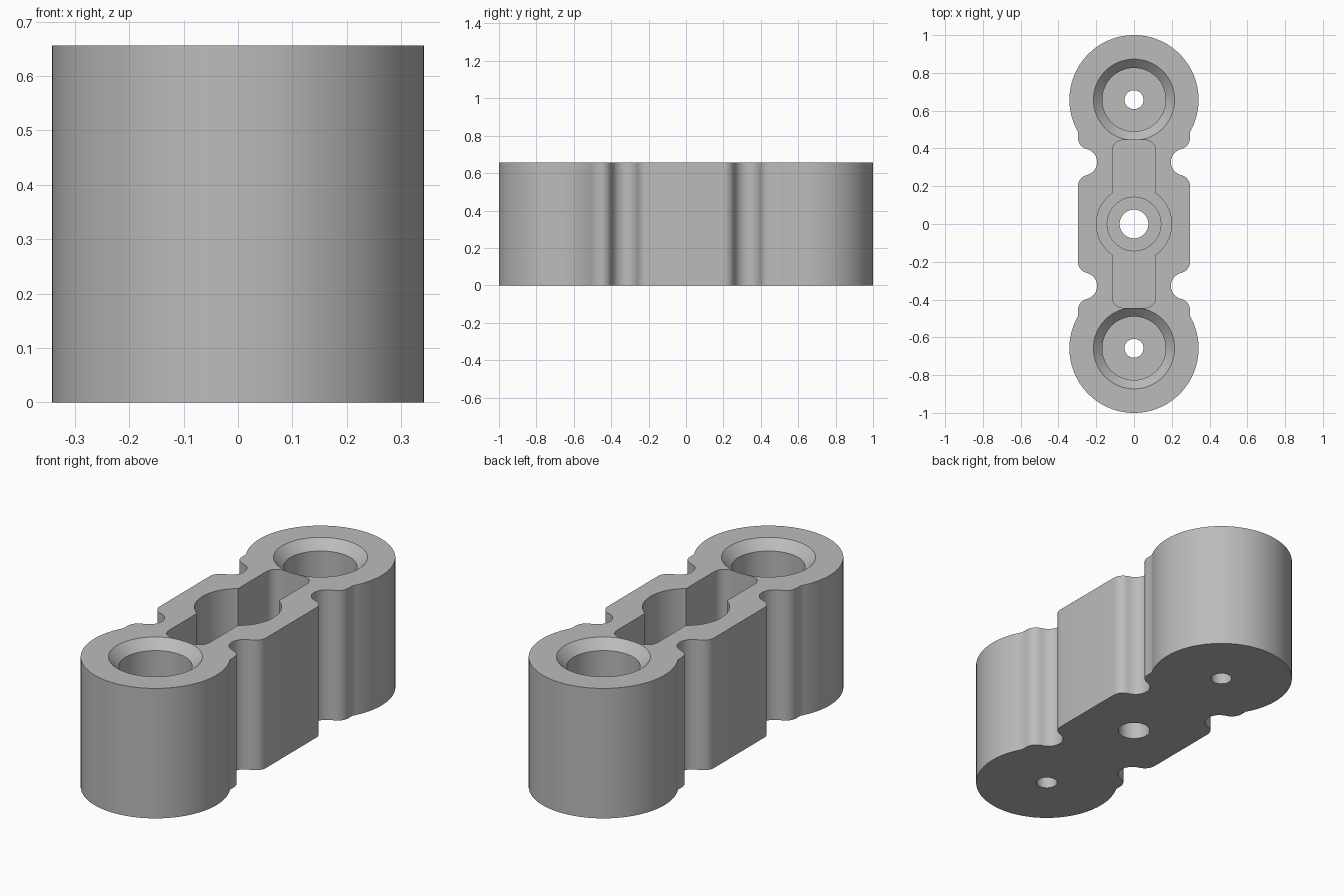
import bpy, bmesh
from math import radians, cos, sin, pi, atan2, sqrt

cube = bpy.data.objects.get("Cube")
if cube:
    bpy.data.objects.remove(cube, do_unlink=True)

HEIGHT = 0.656
END_Y, END_R = 0.658, 0.342
WAIST, NOTCH_Y = 0.297, 0.328

gray = bpy.data.materials.new("plain_gray")
gray.use_nodes = True
gray.diffuse_color = (0.5, 0.5, 0.5, 1)
gray.node_tree.nodes["Principled BSDF"].inputs["Base Color"].default_value = (0.5, 0.5, 0.5, 1)


def arc(cx, cy, r, a0, a1, n):
    """Points along an arc, angles in radians."""
    return [(cx + r * cos(a0 + (a1 - a0) * i / n),
             cy + r * sin(a0 + (a1 - a0) * i / n)) for i in range(n + 1)]


def prism(name, points, z0, z1):
    """Extrude a closed outline between two heights."""
    bm = bmesh.new()
    face = bm.faces.new([bm.verts.new((x, y, z0)) for x, y in points])
    new = bmesh.ops.extrude_face_region(bm, geom=[face])["geom"]
    bmesh.ops.translate(bm, vec=(0, 0, z1 - z0),
                        verts=[v for v in new if isinstance(v, bmesh.types.BMVert)])
    return finish(name, bm)


def lathe(name, profile, y, n=64):
    """Revolve an (r, z) profile into a capped solid at the given y."""
    bm = bmesh.new()
    rings = [[bm.verts.new((px, py, z)) for px, py in arc(0, y, r, 0, 2 * pi, n)[:-1]]
             for r, z in profile]
    for a, b in zip(rings, rings[1:]):
        for i in range(n):
            j = (i + 1) % n
            bm.faces.new((a[i], a[j], b[j], b[i]))
    bm.faces.new(rings[0])
    bm.faces.new(rings[-1])
    return finish(name, bm)


def finish(name, bm):
    bmesh.ops.recalc_face_normals(bm, faces=bm.faces)
    mesh = bpy.data.meshes.new(name)
    bm.to_mesh(mesh)
    bm.free()
    mesh.materials.append(gray)
    obj = bpy.data.objects.new(name, mesh)
    bpy.context.collection.objects.link(obj)
    return obj


# Outer outline: one quarter with the rounded side notch, then mirrored
fillet_r, notch_r = 0.06, 0.07
fx, fy = WAIST - fillet_r, 0.2
nx = 0.195 + notch_r
tilt = atan2(NOTCH_Y - fy, nx - fx)
lower = arc(fx, fy, fillet_r, 0, tilt, 8)
hollow = arc(nx, NOTCH_Y, notch_r, tilt - pi, -tilt - pi, 14)[1:-1]
upper = [(x, 2 * NOTCH_Y - y) for x, y in reversed(lower)]
start = atan2(-sqrt(END_R ** 2 - WAIST ** 2), WAIST)
quarter = lower + hollow + upper + arc(0, END_Y, END_R, start, pi / 2, 36)
right = [(x, -y) for x, y in reversed(quarter)] + quarter
left = [(-x, y) for x, y in reversed(right)]
body = prism("link_body", right + left[1:-1], 0, HEIGHT)

# Long pocket with rounded corners
POCKET_Z, TOP = 0.2, HEIGHT + 0.05
c, sx, sy = 0.055, 0.114, 0.444
slot = []
for k, (ux, uy) in enumerate(((1, 1), (-1, 1), (-1, -1), (1, -1))):
    slot += arc(ux * (sx - c), uy * (sy - c), c, k * pi / 2, (k + 1) * pi / 2, 8)
cutters = [prism("slot_cutter", slot, POCKET_Z, TOP)]

# Round centre pocket, its stepped seat and through hole
cutters.append(lathe("centre_cutter", [(0.076, -0.05), (0.076, 0.13), (0.142, 0.13),
                                       (0.142, POCKET_Z), (0.199, POCKET_Z), (0.199, TOP)], 0))

# End bores with chamfered rims and small through holes
for side in (-1, 1):
    cutters.append(lathe("end_bore_cutter", [(0.05, -0.05), (0.05, 0.13), (0.168, 0.13),
                                             (0.168, HEIGHT - 0.047), (0.215, HEIGHT),
                                             (0.215, TOP)], side * END_Y))

bpy.context.view_layer.objects.active = body
body.select_set(True)
for cutter in cutters:
    mod = body.modifiers.new("cut", 'BOOLEAN')
    mod.operation = 'DIFFERENCE'
    mod.solver = 'EXACT'
    mod.object = cutter
    bpy.ops.object.modifier_apply(modifier=mod.name)
    bpy.data.objects.remove(cutter, do_unlink=True)

bpy.ops.object.shade_smooth_by_angle(angle=radians(30))
